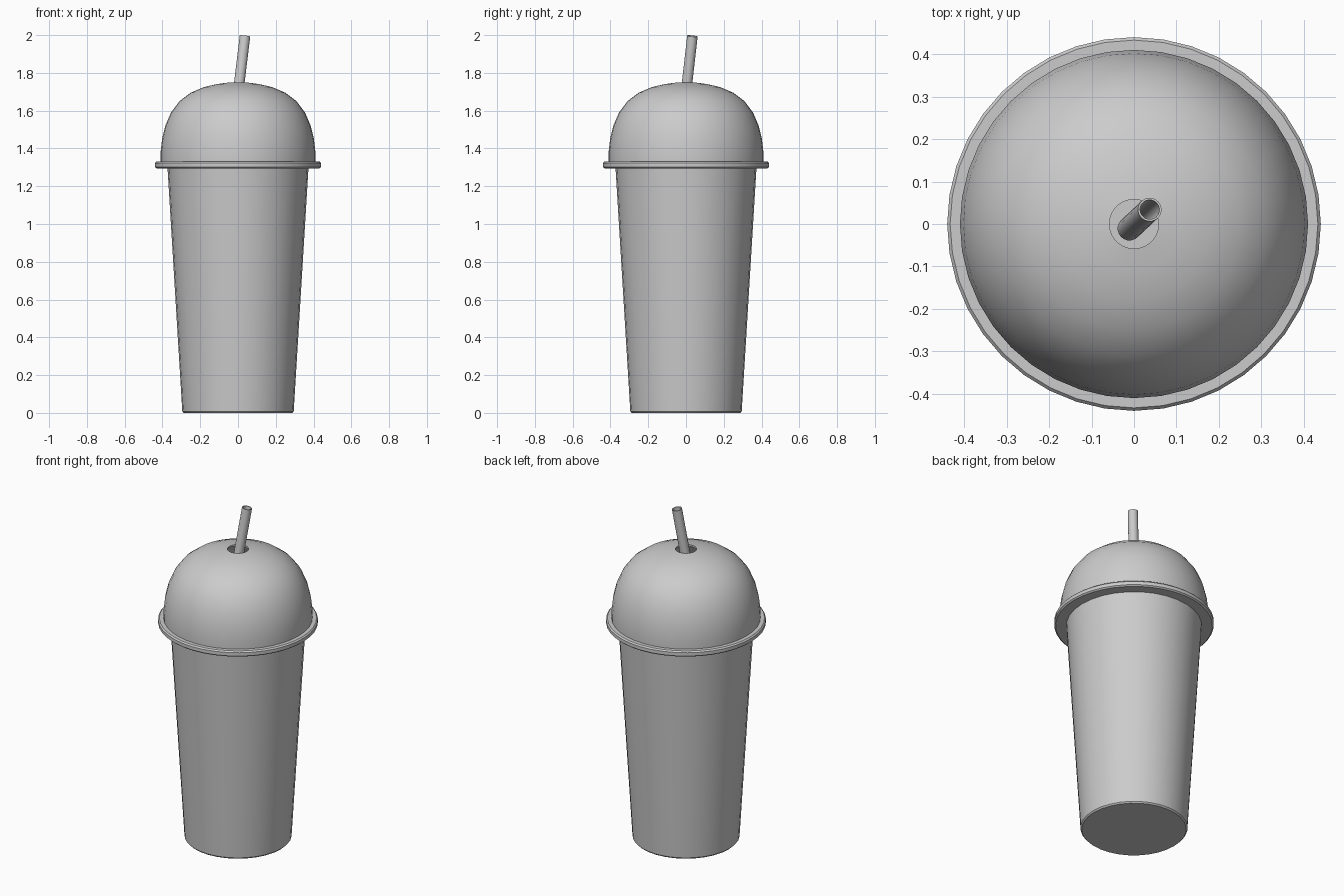
import bpy, bmesh, math
from mathutils import Vector

if "Cube" in bpy.data.objects:
    bpy.data.objects.remove(bpy.data.objects["Cube"])


def lathe(name, profile, steps=32, closed=False, angle=35):
    """Spin an (r, z) profile round the z axis."""
    bm = bmesh.new()
    rings = []
    for r, z in profile:
        if r == 0:
            rings.append([bm.verts.new((0, 0, z))] * steps)
        else:
            rings.append([bm.verts.new((r * math.cos(2 * math.pi * i / steps),
                                        r * math.sin(2 * math.pi * i / steps), z))
                          for i in range(steps)])
    pairs = list(zip(rings, rings[1:]))
    if closed:
        pairs.append((rings[-1], rings[0]))
    for a, b in pairs:
        for i in range(steps):
            j = (i + 1) % steps
            bm.faces.new(dict.fromkeys((a[i], a[j], b[j], b[i])))
    bmesh.ops.recalc_face_normals(bm, faces=bm.faces)
    mesh = bpy.data.meshes.new(name)
    bm.to_mesh(mesh)
    bm.free()
    obj = bpy.data.objects.new(name, mesh)
    bpy.context.collection.objects.link(obj)
    bpy.ops.object.select_all(action='DESELECT')
    obj.select_set(True)
    bpy.context.view_layer.objects.active = obj
    bpy.ops.object.shade_smooth_by_angle(angle=math.radians(angle))
    return obj


# Tapered cup with a thin wall and a floor
lathe("cup", [(0, 0), (0.288, 0), (0.295, 0.008), (0.374, 1.31),
              (0.364, 1.31), (0.285, 0.02), (0, 0.02)])

# Domed lid with a straw hole, seated on a flat rim
dome = [(0.41, 1.33), (0.41, 1.38), (0.402, 1.45), (0.385, 1.52),
        (0.355, 1.59), (0.31, 1.65), (0.25, 1.695), (0.18, 1.725),
        (0.11, 1.741), (0.058, 1.748)]
inner = [(r - 0.01 if r > 0.1 else r, z - 0.01) for r, z in reversed(dome)]
rim = [(0.37, 1.295), (0.432, 1.295), (0.44, 1.302), (0.44, 1.322), (0.433, 1.33)]
lathe("dome_lid", rim + dome + inner, steps=40, closed=True)

# Hollow straw leaning to the back right
bottom, top = Vector((-0.011, -0.011, 1.6)), Vector((0.037, 0.034, 1.995))
axis = top - bottom
straw = lathe("straw", [(0.028, 0), (0.028, axis.length),
                        (0.023, axis.length), (0.023, 0)], steps=20, closed=True)
straw.location = bottom
straw.rotation_euler = axis.to_track_quat('Z', 'Y').to_euler()
